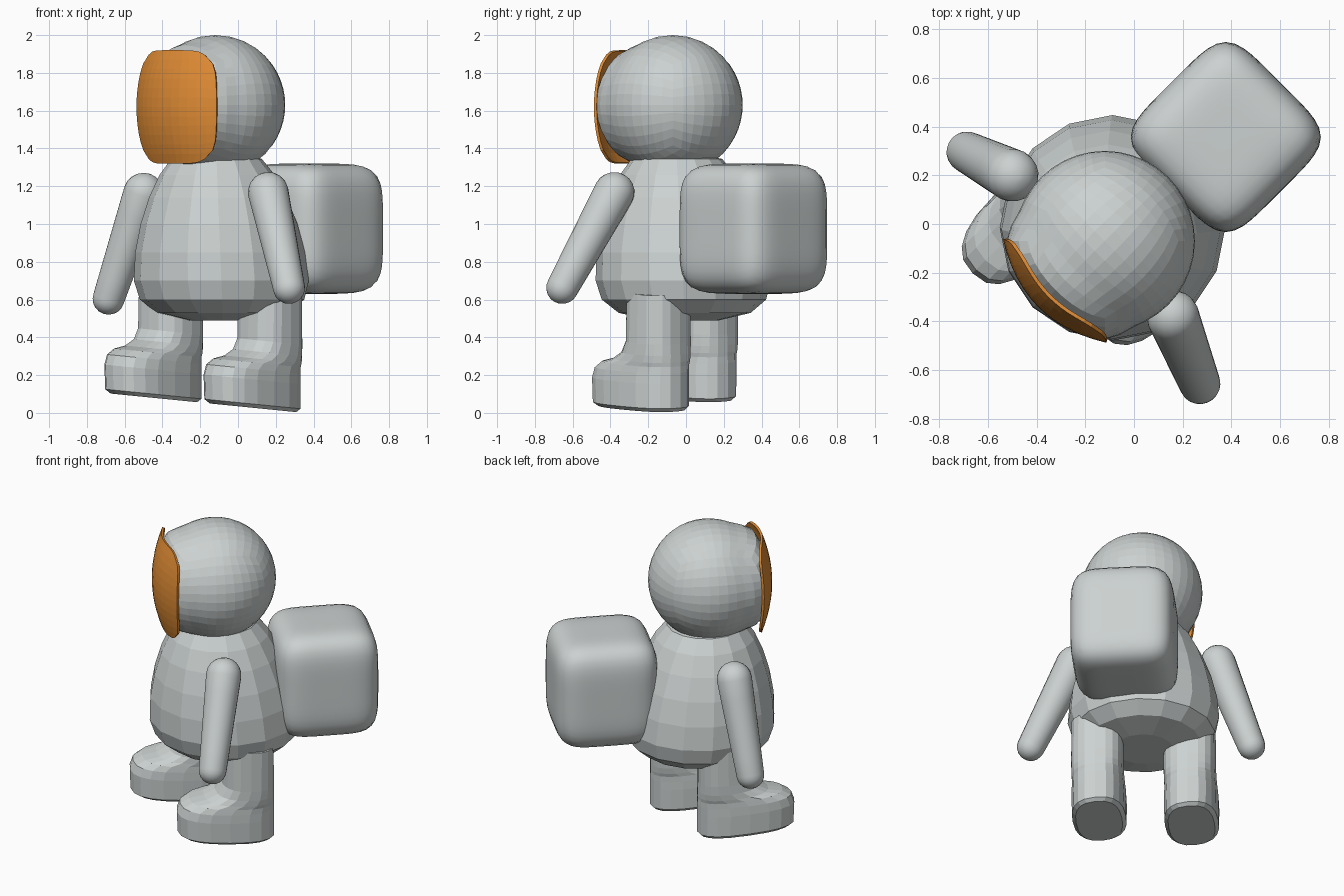
import bpy, bmesh, math
from mathutils import Vector, Matrix

if "Cube" in bpy.data.objects:
    bpy.data.objects.remove(bpy.data.objects["Cube"])


def material(name, rgb):
    m = bpy.data.materials.new(name)
    m.diffuse_color = (*rgb, 1)
    m.use_nodes = True
    m.node_tree.nodes["Principled BSDF"].inputs["Base Color"].default_value = m.diffuse_color
    return m


GREY = material("suit_grey", (0.60, 0.64, 0.635))
ORANGE = material("visor_orange", (0.74, 0.26, 0.035))
YAW = Matrix.Rotation(math.radians(-45), 4, 'Z')   # figure looks towards -x -y


def finish(bm, name, mat, smooth=False):
    bmesh.ops.recalc_face_normals(bm, faces=bm.faces)
    me = bpy.data.meshes.new(name)
    bm.to_mesh(me)
    bm.free()
    me.materials.append(mat)
    for p in me.polygons:
        p.use_smooth = smooth
    ob = bpy.data.objects.new(name, me)
    bpy.context.collection.objects.link(ob)
    return ob


def loft(rings, name, mat, smooth=False):
    """Skin closed rings of points and cap both ends."""
    bm = bmesh.new()
    vs = [[bm.verts.new(p) for p in ring] for ring in rings]
    n = len(vs[0])
    for a, b in zip(vs, vs[1:]):
        for i in range(n):
            j = (i + 1) % n
            bm.faces.new((a[i], a[j], b[j], b[i]))
    bm.faces.new(vs[0][::-1])
    bm.faces.new(vs[-1])
    return finish(bm, name, mat, smooth)


def sub_cube(cuts):
    bm = bmesh.new()
    bmesh.ops.create_cube(bm, size=2)
    bmesh.ops.subdivide_edges(bm, edges=bm.edges[:], cuts=cuts, use_grid_fill=True)
    for v in bm.verts:                      # even out the spacing on a ball
        v.co = Vector([math.tan(c * math.pi / 4) for c in v.co])
    return bm


# Pear-shaped body, leaning slightly forward
profile = [(0.18, 0.49), (0.35, 0.53), (0.435, 0.60), (0.463, 0.70), (0.45, 0.85),
           (0.415, 1.0), (0.365, 1.14), (0.305, 1.26), (0.24, 1.345), (0.1, 1.37)]
rings = []
for r, z in profile:
    t = (z - 0.49) / 0.88
    cx, cy = -0.08 - 0.035 * t, -0.005 - 0.045 * t
    rings.append([(cx + r * math.cos(math.tau * i / 16), cy + r * math.sin(math.tau * i / 16), z)
                  for i in range(16)])
loft(rings, "body", GREY)

# Head: ball pushed out into a rim around the face opening
HEAD = Vector((-0.12, -0.07, 1.63))
bm = sub_cube(9)
for v in bm.verts:
    d = v.co.normalized()
    f = -d.y
    k = 1 + 0.09 * math.exp(-((f - 0.70) / 0.16) ** 2)
    if f > 0.85:
        k -= 0.25 * (f - 0.85)
    v.co = HEAD + YAW @ (d * 0.37 * k)
finish(bm, "head", GREY)

# Visor: curved rounded-square shell
bm = bmesh.new()
N = 12
grid = []
for j in range(N + 1):
    row = []
    for i in range(N + 1):
        s, t = 2 * i / N - 1, 2 * j / N - 1
        u = 0.30 * s * (1 - 0.14 * t * t - 0.16 * t ** 8)
        w = 0.30 * t * (1 - 0.08 * s ** 6)
        f = 0.385 - 1.05 * u * u - 0.65 * w * w
        row.append(bm.verts.new(HEAD + YAW @ Vector((u, -f, w - 0.01))))
    grid.append(row)
for j in range(N):
    for i in range(N):
        bm.faces.new((grid[j][i], grid[j][i + 1], grid[j + 1][i + 1], grid[j + 1][i]))
visor = finish(bm, "visor", ORANGE)
sol = visor.modifiers.new("thickness", 'SOLIDIFY')
sol.thickness = 0.015
sol.offset = -1

# Backpack: puffy rounded box
bm = sub_cube(15)
for v in bm.verts:
    c = v.co
    n = sum(abs(x) ** 5 for x in c) ** 0.2
    c = c / n
    v.co = Vector((0.377, 0.357, 0.975)) + YAW @ Vector((c.x * 0.317, c.y * 0.317, c.z * 0.345))
finish(bm, "backpack", GREY, True)


# Boot-shaped legs: rings of (height, heel reach, toe reach, half width)
BOOT = [(0.0, 0.145, 0.40, 0.14), (0.02, 0.165, 0.43, 0.163), (0.15, 0.165, 0.435, 0.165),
        (0.205, 0.165, 0.415, 0.163), (0.24, 0.163, 0.36, 0.16), (0.262, 0.163, 0.27, 0.16),
        (0.30, 0.162, 0.20, 0.16), (0.36, 0.16, 0.165, 0.16), (0.62, 0.158, 0.158, 0.158)]


def leg(name, x, y):
    rings = []
    for z, heel, toe, w in BOOT:
        mid, half = (toe - heel) / 2, (toe + heel) / 2
        ring = []
        for i in range(20):
            a = math.tau * i / 20
            c, s = math.cos(a), math.sin(a)
            u = w * math.copysign(abs(c) ** 0.78, c)
            f = mid + half * math.copysign(abs(s) ** 0.78, s)
            p = YAW @ Vector((u, -f, z))
            px, py = p.x + x, p.y + y
            ring.append((px, py, z + 0.035 - 0.1 * px))   # stance tilts to one side
        rings.append(ring)
    loft(rings, name, GREY)


leg("right_leg", -0.355, 0.105)
leg("left_leg", 0.17, -0.145)


# Tapered round-ended arms
def arm(name, top, bottom, r0=0.108, r1=0.085):
    top, bottom = Vector(top), Vector(bottom)
    axis = (bottom - top).normalized()
    q = axis.to_track_quat('Z', 'Y')
    steps = [math.radians(a) for a in range(5, 91, 17)]
    stations = [(top - axis * r0 * math.cos(a), r0 * math.sin(a)) for a in steps]
    stations += [(top.lerp(bottom, t), r0 + (r1 - r0) * t) for t in (0.2, 0.4, 0.6, 0.8)]
    stations += [(bottom + axis * r1 * math.cos(a), r1 * math.sin(a)) for a in reversed(steps)]
    loft([[c + q @ Vector((r * math.cos(math.tau * i / 20), r * math.sin(math.tau * i / 20), 0))
           for i in range(20)] for c, r in stations], name, GREY, True)


arm("right_arm", (-0.50, 0.20, 1.163), (-0.685, 0.295, 0.605))
arm("left_arm", (0.16, -0.38, 1.167), (0.27, -0.655, 0.662))
